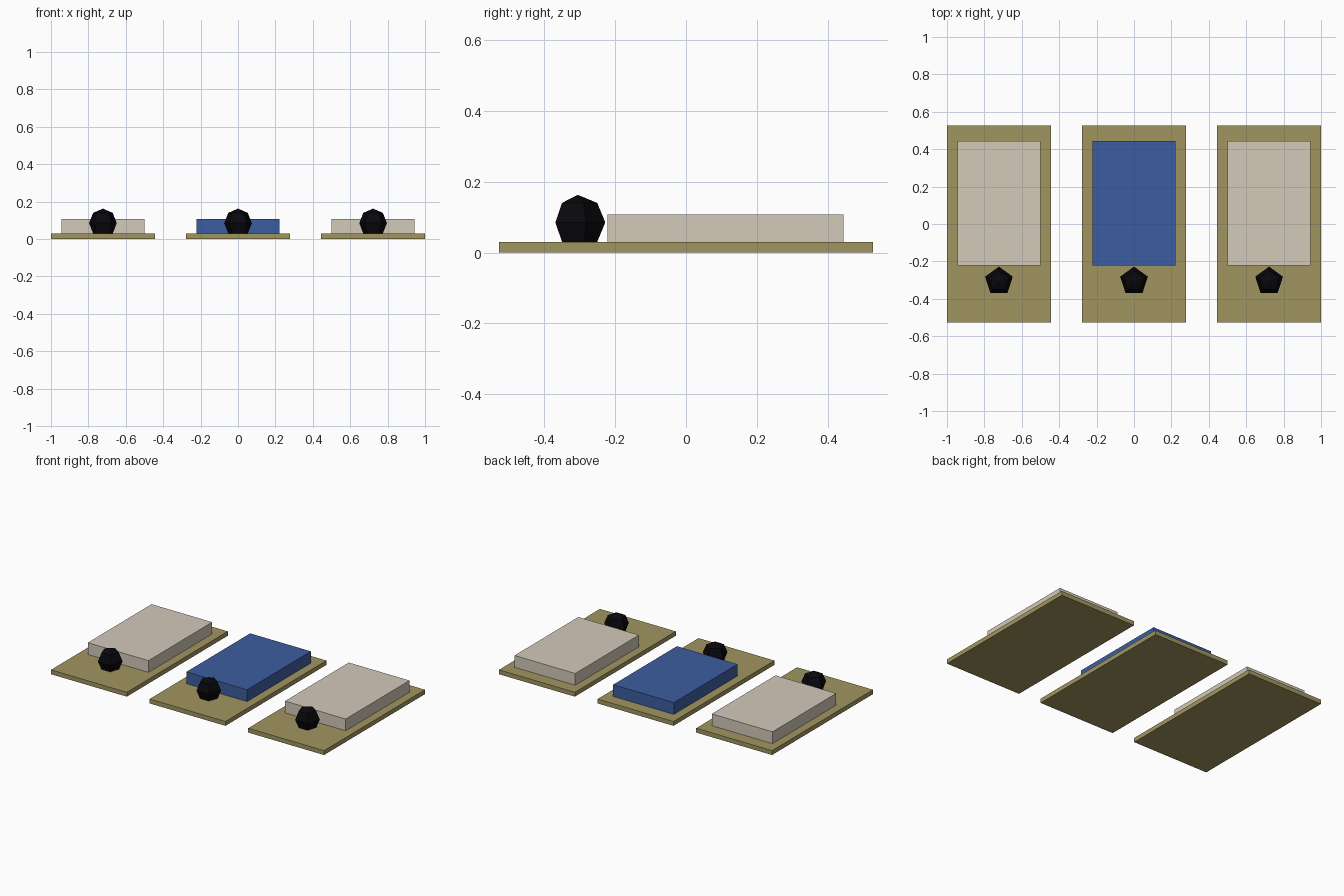
import bpy, bmesh, math

if "Cube" in bpy.data.objects:
    bpy.data.objects.remove(bpy.data.objects["Cube"])


def material(name, rgb):
    m = bpy.data.materials.new(name)
    m.diffuse_color = (*[(c / 255) ** 2.2 for c in rgb], 1)
    m.use_nodes = True
    m.node_tree.nodes["Principled BSDF"].inputs["Base Color"].default_value = m.diffuse_color
    return m


straw = material("straw", (160, 148, 97))
beige = material("beige_cloth", (210, 200, 184))
blue = material("blue_cloth", (62, 94, 158))
black = material("black_hair", (17, 17, 21))


def add_object(name, bm, mat):
    bmesh.ops.recalc_face_normals(bm, faces=bm.faces)
    mesh = bpy.data.meshes.new(name)
    bm.to_mesh(mesh)
    bm.free()
    mesh.materials.append(mat)
    ob = bpy.data.objects.new(name, mesh)
    bpy.context.collection.objects.link(ob)
    return ob


def box(name, x, y, z, size, mat):
    bm = bmesh.new()
    bmesh.ops.create_cube(bm, size=1)
    bmesh.ops.scale(bm, vec=size, verts=bm.verts)
    add_object(name, bm, mat).location = (x, y, z)


def ball(name, x, y, z, r, mat, sides=5, bands=4):
    # Low-poly sphere: five sides, one corner pointing to +y
    bm = bmesh.new()
    rings = []
    for j in range(1, bands):
        a = math.pi * j / bands
        rings.append([bm.verts.new((r * math.sin(a) * math.sin(math.tau * i / sides),
                                    r * math.sin(a) * math.cos(math.tau * i / sides),
                                    r * math.cos(a))) for i in range(sides)])
    top, bottom = bm.verts.new((0, 0, r)), bm.verts.new((0, 0, -r))
    for i in range(sides):
        k = (i + 1) % sides
        bm.faces.new((top, rings[0][i], rings[0][k]))
        bm.faces.new((bottom, rings[-1][k], rings[-1][i]))
        for upper, lower in zip(rings, rings[1:]):
            bm.faces.new((upper[i], lower[i], lower[k], upper[k]))
    add_object(name, bm, mat).location = (x, y, z)


# Three bedrolls: sleeping mat, blanket and head
for side, x, cloth in (("left", -0.7222, beige), ("middle", 0, blue), ("right", 0.7222, beige)):
    box(f"{side}_mat", x, 0, 0.0145, (0.5556, 1.0556, 0.029), straw)
    box(f"{side}_blanket", x, 0.1111, 0.068, (0.4444, 0.6667, 0.078), cloth)
    ball(f"{side}_head", x, -0.3056, 0.085, 0.0778, black)
